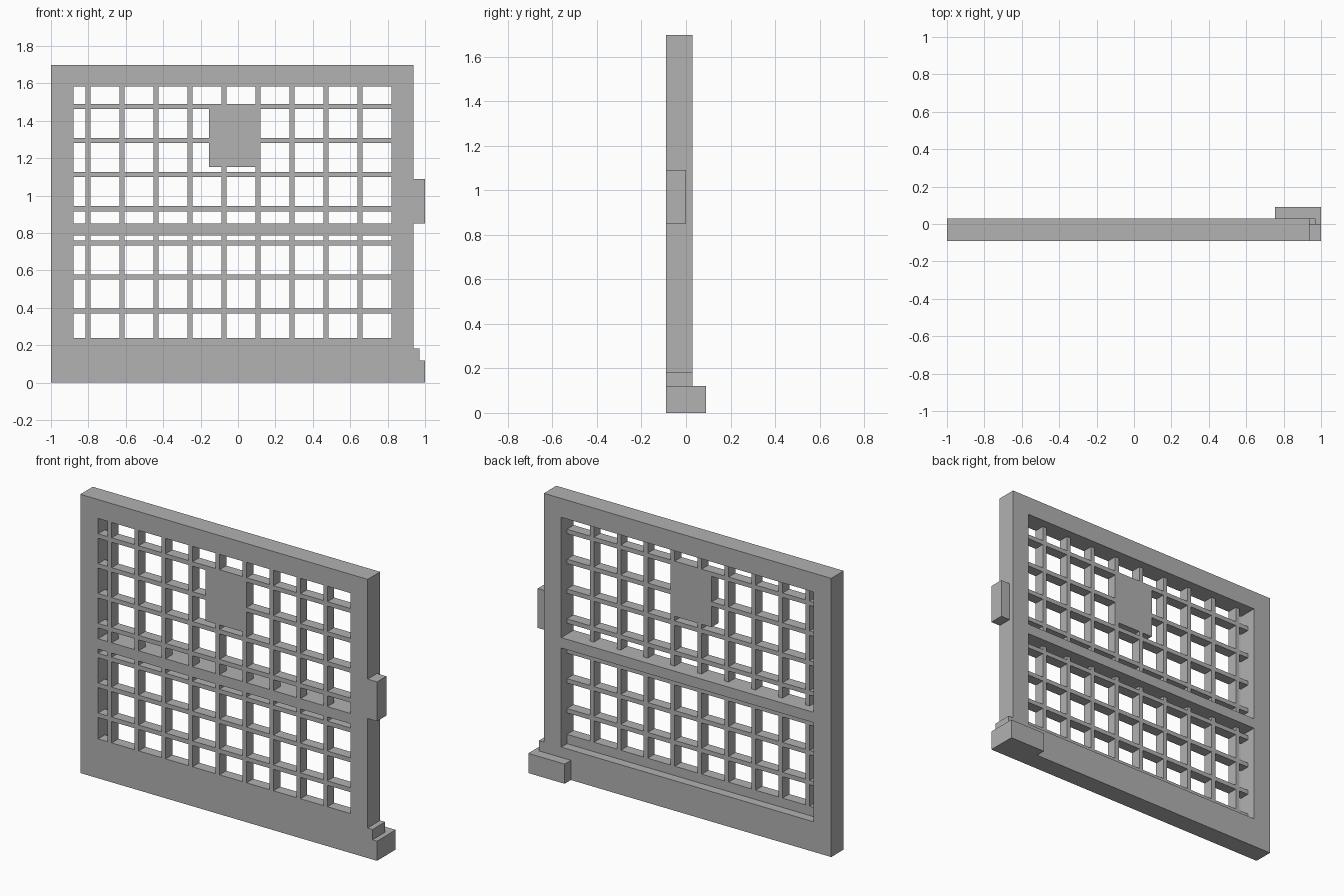
import bpy

if "Cube" in bpy.data.objects:
    bpy.data.objects.remove(bpy.data.objects["Cube"])

grey = bpy.data.materials.new("plain grey")
grey.diffuse_color = (0.445, 0.445, 0.445, 1)
grey.use_nodes = True
grey.node_tree.nodes["Principled BSDF"].inputs["Base Color"].default_value = grey.diffuse_color

FRONT, BACK, LATTICE_BACK = -0.09, 0.03, -0.025
LEFT, RIGHT, BOTTOM, TOP = -0.88, 0.82, 0.24, 1.583   # window opening
SIDE = 0.937                                          # right edge of frame
BAR = 0.0135                                          # half bar width


def box(name, x0, x1, z0, z1, y0=FRONT, y1=BACK):
    v = [(x, y, z) for x in (x0, x1) for y in (y0, y1) for z in (z0, z1)]
    f = [(0, 1, 3, 2), (4, 6, 7, 5), (0, 4, 5, 1),
         (2, 3, 7, 6), (0, 2, 6, 4), (1, 5, 7, 3)]
    mesh = bpy.data.meshes.new(name)
    mesh.from_pydata(v, [], f)
    mesh.materials.append(grey)
    ob = bpy.data.objects.new(name, mesh)
    bpy.context.collection.objects.link(ob)
    return ob


# Outer frame
box("left_stile", -1, LEFT, 0, 1.698)
box("right_stile", RIGHT, SIDE, 0, 1.698)
box("top_rail", LEFT, RIGHT, TOP, 1.698)
box("bottom_rail", LEFT, RIGHT, 0, 0.183)
box("bottom_lattice_border", LEFT, RIGHT, 0.183, BOTTOM, y1=LATTICE_BACK)
box("middle_rail", LEFT, RIGHT, 0.787, 0.85)

# Lattice, flush with the front and recessed from the back
for i in range(9):
    x = -0.802 + 0.1818 * i
    box("vertical_bar", x - BAR, x + BAR, BOTTOM, TOP, y1=LATTICE_BACK)
for i in range(7):
    z = 0.384 + 0.182 * i
    box("horizontal_bar", LEFT, RIGHT, z - BAR, z + BAR, y1=LATTICE_BACK)

# Solid panel filling part of the lattice
box("solid_panel", -0.155, 0.12, 1.153, 1.476, y1=LATTICE_BACK)

# Latch block on the right edge
box("latch_block", SIDE, 1, 0.85, 1.09, y1=0.0)

# Stepped hinge foot at the bottom right
box("foot_step", SIDE, 0.97, 0.12, 0.183)
box("foot_end", SIDE, 1, 0, 0.12)
box("foot_rear", 0.755, 1, 0, 0.12, y0=BACK, y1=0.09)
